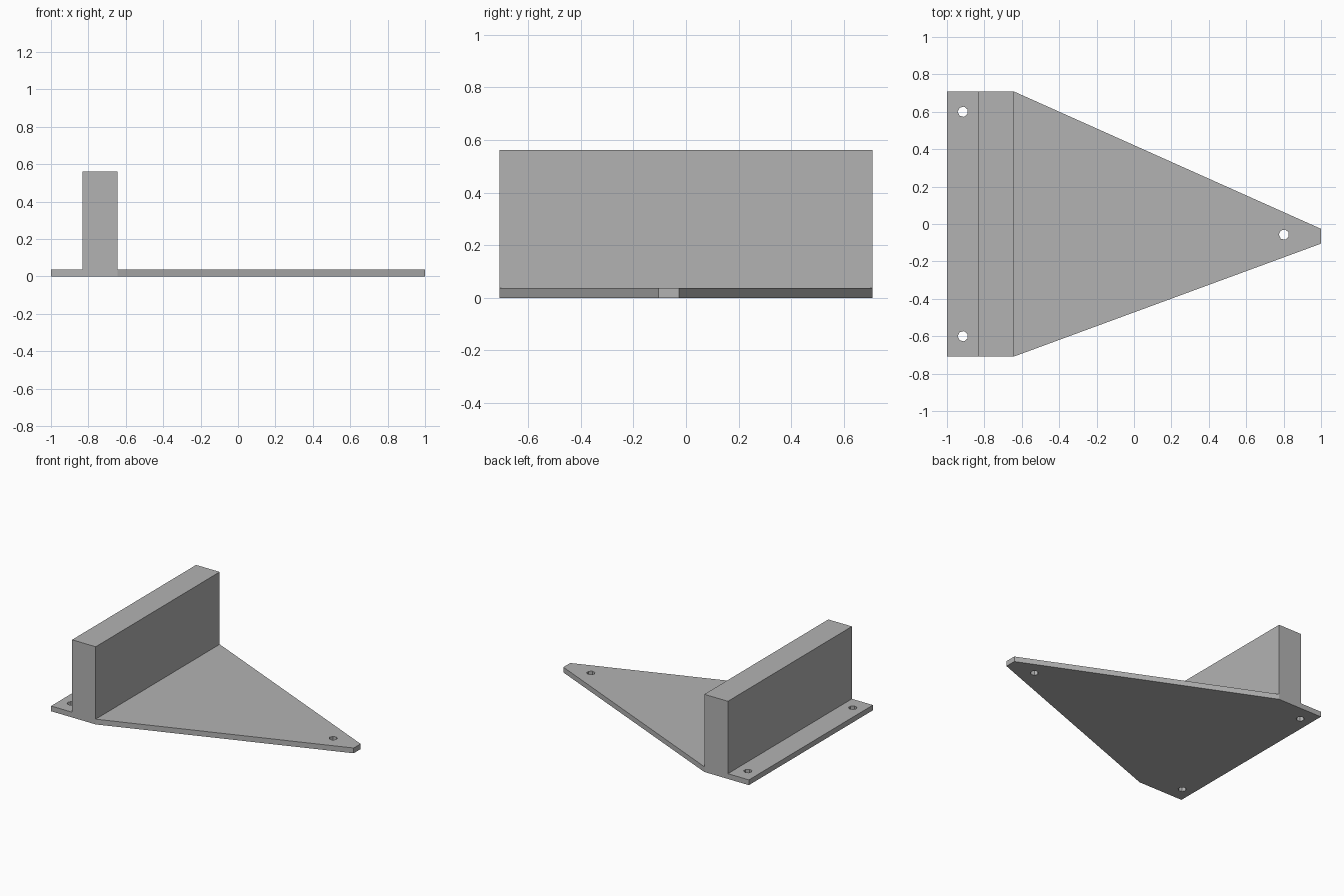
import bpy
import bmesh
from math import pi, cos, sin

if "Cube" in bpy.data.objects:
    bpy.data.objects.remove(bpy.data.objects["Cube"], do_unlink=True)

HALF_WIDTH = 0.709
PLATE_TOP = 0.038
WALL_TOP = 0.562
WALL_BACK, WALL_FACE = -0.832, -0.643
HOLE_RADIUS = 0.028
HOLES = [(-0.915, 0.6), (-0.915, -0.6), (0.802, -0.057)]

grey = bpy.data.materials.new("plain grey")
grey.use_nodes = True
colour = (0.45, 0.45, 0.45, 1)
grey.diffuse_color = colour
grey.node_tree.nodes["Principled BSDF"].inputs["Base Color"].default_value = colour


def prism(name, outline, bottom, top):
    """Extrude a flat outline upwards into a solid."""
    bm = bmesh.new()
    face = bm.faces.new([bm.verts.new((x, y, bottom)) for x, y in outline])
    raised = bmesh.ops.extrude_face_region(bm, geom=[face])["geom"]
    bmesh.ops.translate(bm, vec=(0, 0, top - bottom),
                        verts=[v for v in raised if isinstance(v, bmesh.types.BMVert)])
    bmesh.ops.recalc_face_normals(bm, faces=bm.faces)
    mesh = bpy.data.meshes.new(name)
    bm.to_mesh(mesh)
    bm.free()
    mesh.materials.append(grey)
    obj = bpy.data.objects.new(name, mesh)
    bpy.context.collection.objects.link(obj)
    return obj


# Tapered base plate with a blunt, off-centre tip
bracket = prism("bracket", [
    (-1, -HALF_WIDTH), (WALL_FACE, -HALF_WIDTH), (1, -0.105),
    (1, -0.026), (WALL_FACE, HALF_WIDTH), (-1, HALF_WIDTH)], 0, PLATE_TOP)

# Upright wall, raised from the strip of plate beneath it
bm = bmesh.new()
bm.from_mesh(bracket.data)
for x in (WALL_BACK, WALL_FACE):
    bmesh.ops.bisect_plane(bm, geom=bm.verts[:] + bm.edges[:] + bm.faces[:],
                           plane_co=(x, 0, 0), plane_no=(1, 0, 0), dist=0.0001)
strip = [f for f in bm.faces if f.normal.z > 0.9
         and WALL_BACK < f.calc_center_median().x < WALL_FACE]
raised = bmesh.ops.extrude_face_region(bm, geom=strip)["geom"]
bmesh.ops.translate(bm, vec=(0, 0, WALL_TOP - PLATE_TOP),
                    verts=[v for v in raised if isinstance(v, bmesh.types.BMVert)])
bmesh.ops.delete(bm, geom=[f for f in strip if f.is_valid], context="FACES_ONLY")
bmesh.ops.recalc_face_normals(bm, faces=bm.faces)
bmesh.ops.dissolve_limit(bm, angle_limit=0.01, verts=bm.verts, edges=bm.edges)
bm.to_mesh(bracket.data)
bm.free()

# Seven-sided screw holes
for i, (cx, cy) in enumerate(HOLES):
    ring = [(cx + HOLE_RADIUS * cos(pi + k * 2 * pi / 7),
             cy + HOLE_RADIUS * sin(pi + k * 2 * pi / 7)) for k in range(7)]
    cutter = prism(f"hole_cutter_{i + 1}", ring, -0.1, 0.1)
    cutter.hide_render = True
    cutter.hide_set(True)
    cut = bracket.modifiers.new(f"screw_hole_{i + 1}", "BOOLEAN")
    cut.operation = "DIFFERENCE"
    cut.solver = "EXACT"
    cut.object = cutter
